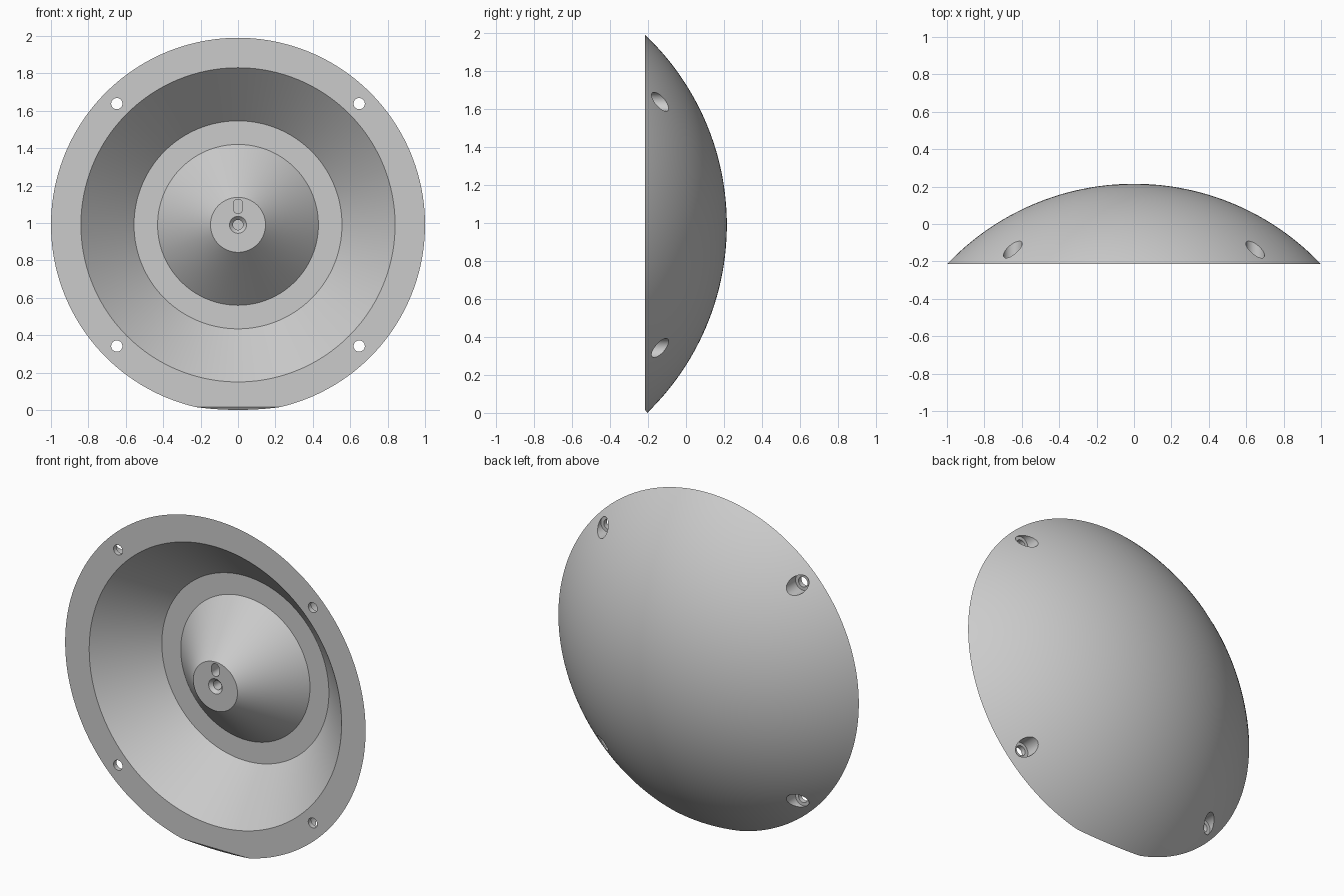
import bpy, bmesh, math
from mathutils import Matrix, Vector

if "Cube" in bpy.data.objects:
    bpy.data.objects.remove(bpy.data.objects["Cube"])

CZ = 0.99                     # height of the dish axis
FRONT, APEX = -0.215, 0.215   # depth limits
R = (1 + 0.43 ** 2) / 0.86    # sphere radius of the dome
SEG = 160

grey = bpy.data.materials.new("light_grey")
grey.diffuse_color = (0.6, 0.6, 0.6, 1)
grey.use_nodes = True
grey.node_tree.nodes["Principled BSDF"].inputs["Base Color"].default_value = grey.diffuse_color


def dome_y(r):
    return APEX - R + math.sqrt(R * R - r * r)


def finish(name, bm):
    bmesh.ops.recalc_face_normals(bm, faces=bm.faces)
    me = bpy.data.meshes.new(name)
    bm.to_mesh(me)
    bm.free()
    me.materials.append(grey)
    ob = bpy.data.objects.new(name, me)
    bpy.context.collection.objects.link(ob)
    return ob


def cylinder(bm, x, z, radius, y0, y1, r2=None):
    m = Matrix.Translation((x, (y0 + y1) / 2, z)) @ Matrix.Rotation(-math.pi / 2, 4, 'X')
    bmesh.ops.create_cone(bm, cap_ends=True, segments=40, radius1=radius,
                          radius2=radius if r2 is None else r2, depth=y1 - y0, matrix=m)


# Domed body: hub face, inner cone, flat ring, outer cone, rim, then the dome
ring_y = 0.07
profile = [(0, FRONT), (0.147, FRONT), (0.43, ring_y), (0.556, ring_y), (0.84, FRONT)]
a_max = math.asin(1 / R)
for i in range(33):
    r = R * math.sin(a_max * (1 - i / 32))
    profile.append((r, dome_y(r)))
bm = bmesh.new()
vs = [bm.verts.new((r, y, CZ)) for r, y in profile]
es = [bm.edges.new(p) for p in zip(vs, vs[1:])]
bmesh.ops.spin(bm, geom=vs + es, cent=(0, 0, CZ), axis=(0, 1, 0),
               angle=2 * math.pi, steps=SEG)
bmesh.ops.remove_doubles(bm, verts=bm.verts, dist=1e-4)
body = finish("domed_body", bm)

cutters = []

# Screw holes with counterbores opening on the dome
for sx in (-1, 1):
    for sz in (-1, 1):
        for radius, y0, y1 in ((0.03, -0.4, 0.2), (0.05, -0.187, 0.2)):
            bm = bmesh.new()
            cylinder(bm, sx * 0.648, CZ + sz * 0.648, radius, y0, y1)
            cutters.append(finish("screw_hole_cutter", bm))

# Blind centre hole with a countersunk mouth
for radius, r2, y0, y1 in ((0.027, 0.027, -0.3, -0.02), (0.06, 0.026, -0.23, -0.195)):
    bm = bmesh.new()
    cylinder(bm, 0, CZ, radius, y0, y1, r2)
    cutters.append(finish("centre_hole_cutter", bm))

# Rounded slot above the centre hole
bm = bmesh.new()
pts = []
for k in range(26):
    a = math.pi * (k if k < 13 else k - 1) / 12
    zc = CZ + (0.112 if k < 13 else 0.085)
    pts.append(bm.verts.new((0.025 * math.cos(a), -0.3, zc + 0.025 * math.sin(a))))
face = bm.faces.new(pts)
new = bmesh.ops.extrude_face_region(bm, geom=[face])["geom"]
bmesh.ops.translate(bm, vec=(0, 0.2, 0), verts=[v for v in new if isinstance(v, bmesh.types.BMVert)])
cutters.append(finish("slot_cutter", bm))

# Slanted flat at the bottom of the rim
bm = bmesh.new()
d = Vector((0, 0.011, -0.0148)).normalized()
n = Vector((0, d.z, -d.y))
p0 = Vector((0, FRONT, 0.0148))
front = [bm.verts.new(p0 + d * s + n * t + Vector((-1, 0, 0)))
         for s, t in ((-0.3, 0), (0.3, 0), (0.3, 0.3), (-0.3, 0.3))]
face = bm.faces.new(front)
new = bmesh.ops.extrude_face_region(bm, geom=[face])["geom"]
bmesh.ops.translate(bm, vec=(2, 0, 0), verts=[v for v in new if isinstance(v, bmesh.types.BMVert)])
cutters.append(finish("bottom_flat_cutter", bm))

# Apply all cuts and shade
bpy.context.view_layer.objects.active = body
body.select_set(True)
for c in cutters:
    c.hide_render = True
    mod = body.modifiers.new("cut", 'BOOLEAN')
    mod.operation, mod.solver, mod.object = 'DIFFERENCE', 'EXACT', c
    bpy.ops.object.modifier_apply(modifier=mod.name)
for c in cutters:
    bpy.data.objects.remove(c)
bpy.ops.object.shade_smooth_by_angle(angle=math.radians(25))
